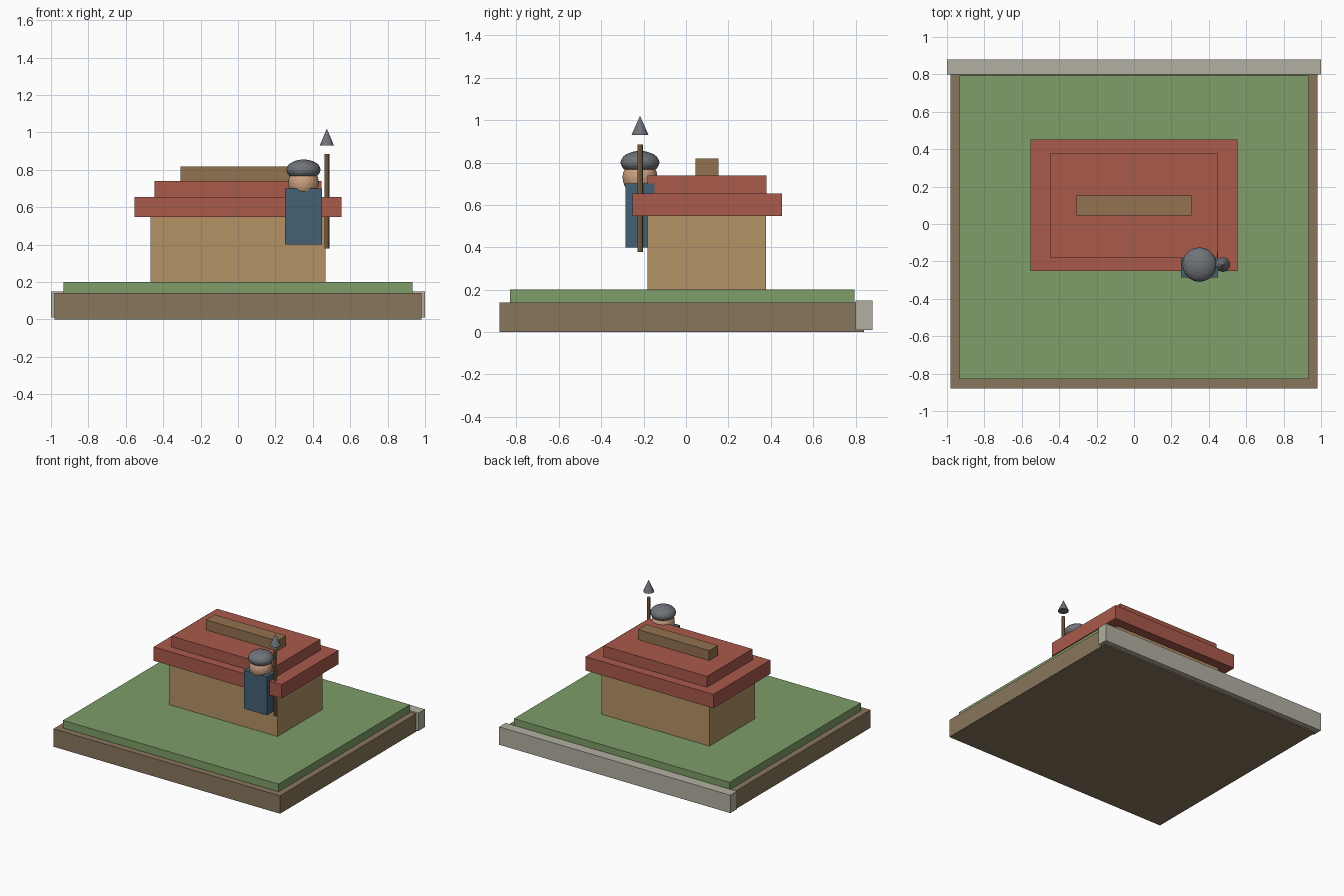
import bpy

if "Cube" in bpy.data.objects:
    bpy.data.objects.remove(bpy.data.objects["Cube"])

# Colours
def material(name, rgb):
    m = bpy.data.materials.new(name)
    m.diffuse_color = (*rgb, 1)
    m.use_nodes = True
    m.node_tree.nodes["Principled BSDF"].inputs["Base Color"].default_value = m.diffuse_color
    return m

EARTH = material("earth", (0.25, 0.18, 0.11))
GRASS = material("grass", (0.21, 0.34, 0.14))
STONE = material("stone", (0.45, 0.43, 0.36))
PLASTER = material("plaster", (0.45, 0.29, 0.13))
TILE = material("tile", (0.40, 0.10, 0.07))
WOOD = material("wood", (0.29, 0.17, 0.08))
CLOTH = material("cloth", (0.06, 0.12, 0.18))
SKIN = material("skin", (0.62, 0.36, 0.22))
STEEL = material("steel", (0.16, 0.17, 0.19))


def finish(name, mat):
    ob = bpy.context.object
    ob.name = name
    ob.data.materials.append(mat)
    return ob


def box(name, x, y, z, mat):
    """Box from (min, max) ranges on each axis."""
    ranges = (x, y, z)
    bpy.ops.mesh.primitive_cube_add(size=1, location=[(a + b) / 2 for a, b in ranges])
    ob = finish(name, mat)
    ob.scale = [b - a for a, b in ranges]
    return ob


def ball(name, loc, radii, mat):
    bpy.ops.mesh.primitive_ico_sphere_add(subdivisions=3, radius=1, location=loc)
    ob = finish(name, mat)
    ob.scale = radii
    return ob


def taper(name, loc_xy, z, r1, r2, sides, mat):
    bpy.ops.mesh.primitive_cone_add(vertices=sides, radius1=r1, radius2=r2,
                                    depth=z[1] - z[0],
                                    location=(*loc_xy, (z[0] + z[1]) / 2))
    return finish(name, mat)


# Ground
box("earth_base", (-0.98, 0.98), (-0.88, 0.84), (0, 0.14), EARTH)
box("grass_top", (-0.932, 0.932), (-0.83, 0.795), (0.14, 0.20), GRASS)
box("back_kerb", (-1, 1), (0.80, 0.88), (0.01, 0.15), STONE)

# House with stepped roof
box("house_walls", (-0.468, 0.468), (-0.182, 0.378), (0.20, 0.55), PLASTER)
box("lower_roof", (-0.553, 0.553), (-0.252, 0.452), (0.547, 0.655), TILE)
box("upper_roof", (-0.447, 0.447), (-0.182, 0.38), (0.655, 0.74), TILE)
box("roof_ridge", (-0.308, 0.308), (0.045, 0.153), (0.74, 0.818), WOOD)

# Guard
GX, GY = 0.35, -0.217
box("guard_body", (0.25, 0.45), (-0.285, -0.149), (0.40, 0.70), CLOTH)
ball("guard_head", (GX, GY, 0.73), (0.083, 0.083, 0.083), SKIN)
ball("guard_helmet", (GX, GY, 0.80), (0.092, 0.092, 0.055), STEEL)

# Spear
taper("spear_shaft", (0.475, GY), (0.378, 0.884), 0.013, 0.013, 8, WOOD)
taper("spear_tip", (0.475, GY), (0.93, 1.02), 0.04, 0, 10, STEEL)
